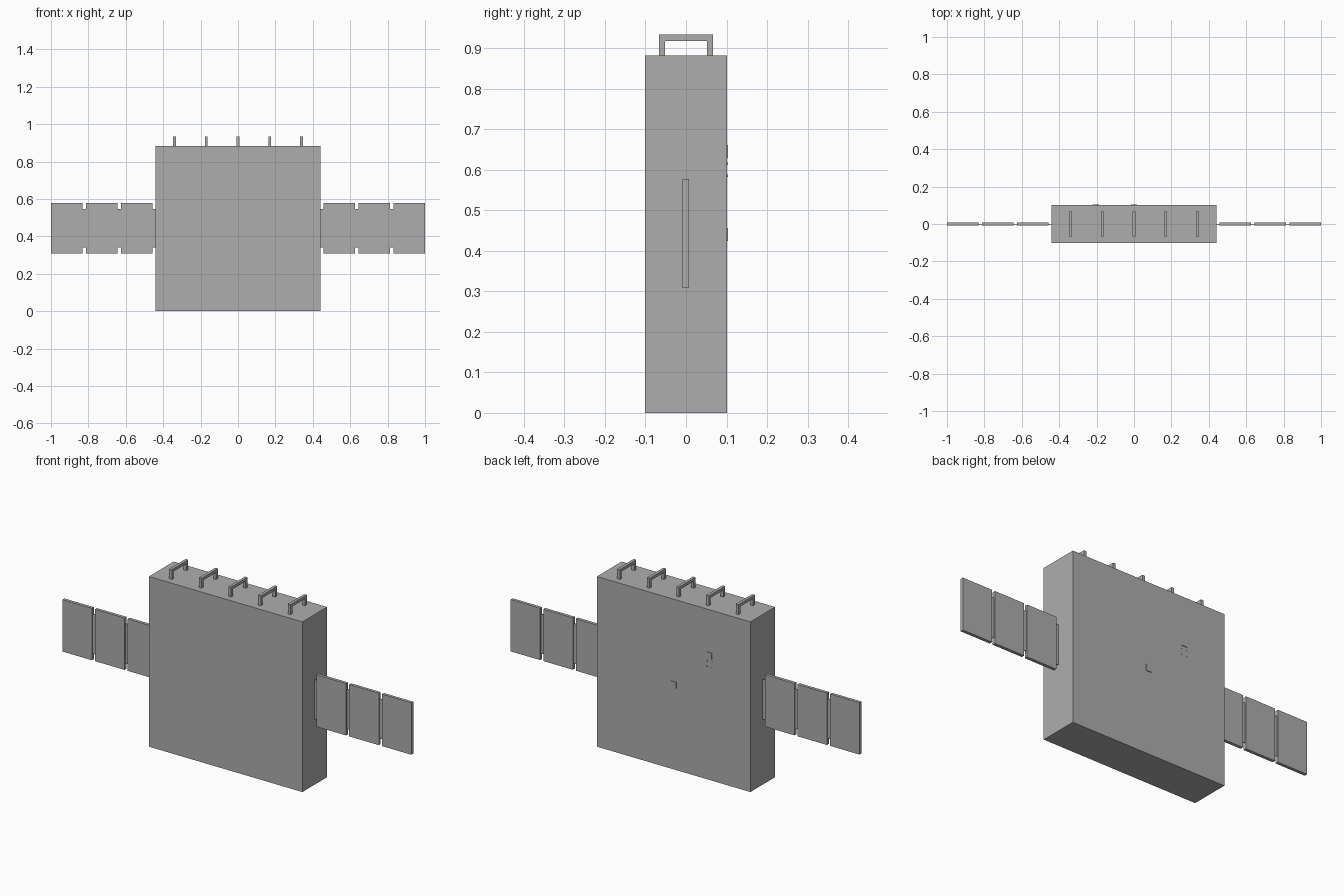
import bpy
import bmesh
from mathutils import Matrix, Vector

default = bpy.data.objects.get("Cube")
if default:
    bpy.data.objects.remove(default, do_unlink=True)

grey = bpy.data.materials.new("plain grey")
grey.use_nodes = True
colour = (0.42, 0.42, 0.42, 1)
grey.diffuse_color = colour
grey.node_tree.nodes["Principled BSDF"].inputs["Base Color"].default_value = colour


def boxes(name, spans):
    """One object made of boxes, each given as (low corner, high corner)."""
    bm = bmesh.new()
    for low, high in spans:
        low, high = Vector(low), Vector(high)
        place = Matrix.Translation((low + high) / 2) @ Matrix.Diagonal((*(high - low), 1))
        bmesh.ops.create_cube(bm, size=1, matrix=place)
    mesh = bpy.data.meshes.new(name)
    bm.to_mesh(mesh)
    bm.free()
    mesh.materials.append(grey)
    obj = bpy.data.objects.new(name, mesh)
    bpy.context.collection.objects.link(obj)
    return obj


# Main body
W, D, H = 0.44, 0.101, 0.882
boxes("body", [((-W, -D, 0), (W, D, H))])

# Row of handles on the top
T, TOP, REACH = 0.015, 0.933, 0.067
for i in range(-2, 3):
    x0 = i * 0.17 - T / 2
    x1 = x0 + T
    boxes(f"handle_{i + 3}", [
        ((x0, -REACH, H), (x1, -REACH + T, TOP - T)),
        ((x0, REACH - T, H), (x1, REACH, TOP - T)),
        ((x0, -REACH, TOP - T), (x1, REACH, TOP)),
    ])

# Wings: three panels a side, each with a thin narrow hinge on its inner edge
PITCH, GAP = 0.1867, 0.0175
for side, s in (("left", 1), ("right", -1)):
    for i in range(3):
        inner = W + i * PITCH
        a, b, c = s * inner, s * (inner + GAP), s * (inner + PITCH)
        boxes(f"{side}_hinge_{i + 1}",
              [((min(a, b), -0.003, 0.34), (max(a, b), 0.001, 0.546))])
        boxes(f"{side}_panel_{i + 1}",
              [((min(b, c), -0.009, 0.308), (max(b, c), 0.007, 0.577))])

# Small raised plates on the back
BACK, PX = D + 0.003, -0.205
for name, x, z in (("centre_plate", 0, 0.44), ("upper_plate", PX, 0.645)):
    boxes(name, [((x - 0.015, D, z - 0.016), (x + 0.015, BACK, z + 0.016))])

# Tiny studs below the upper plate
R = 0.003
boxes("studs", [
    ((PX + dx - R, D, z - R), (PX + dx + R, BACK - 0.001, z + R))
    for dx in (-0.015, 0.015) for z in (0.585, 0.615)
])
